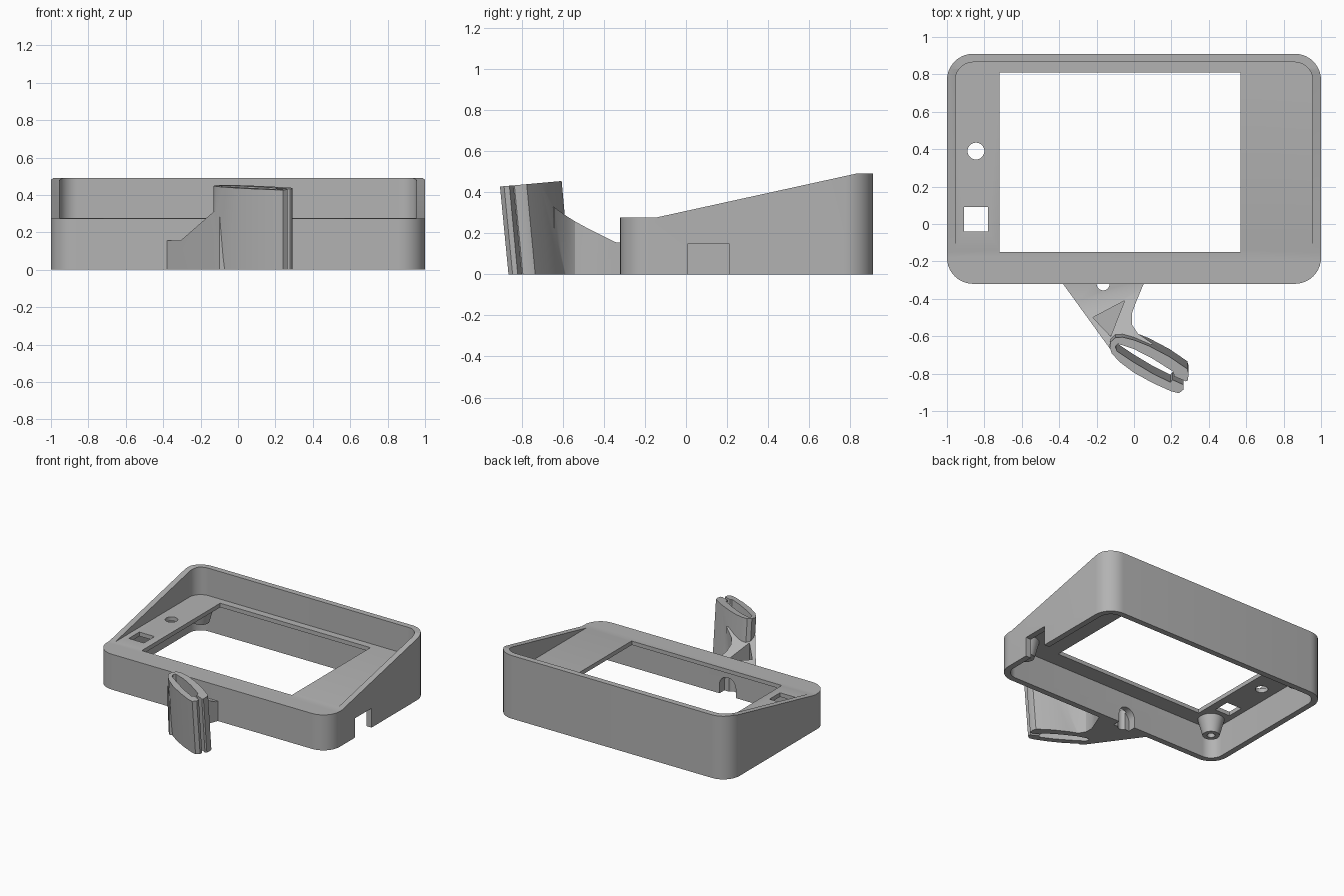
import bpy, bmesh, math
from mathutils import Matrix, Vector

cube = bpy.data.objects.get("Cube")
if cube:
    bpy.data.objects.remove(cube, do_unlink=True)

grey = bpy.data.materials.new("plain_grey")
grey.use_nodes = True
grey.diffuse_color = (0.45, 0.45, 0.45, 1)
grey.node_tree.nodes["Principled BSDF"].inputs["Base Color"].default_value = grey.diffuse_color


def finish(name, bm):
    bmesh.ops.recalc_face_normals(bm, faces=bm.faces)
    mesh = bpy.data.meshes.new(name)
    bm.to_mesh(mesh)
    bm.free()
    mesh.materials.append(grey)
    obj = bpy.data.objects.new(name, mesh)
    bpy.context.collection.objects.link(obj)
    return obj


def loft(name, low, high):
    """Closed solid between two matching rings."""
    bm = bmesh.new()
    a = [bm.verts.new(p) for p in low]
    b = [bm.verts.new(p) for p in high]
    bm.faces.new(a)
    bm.faces.new(b)
    for i in range(len(a)):
        j = (i + 1) % len(a)
        bm.faces.new((a[i], a[j], b[j], b[i]))
    return finish(name, bm)


def prism(name, pts, z0, z1, frame=Matrix.Identity(3)):
    return loft(name, [frame @ Vector((x, y, z0)) for x, y in pts],
                [frame @ Vector((x, y, z1)) for x, y in pts])


def box(name, x0, x1, y0, y1, z0, z1):
    return prism(name, [(x0, y0), (x1, y0), (x1, y1), (x0, y1)], z0, z1)


def arc(cx, cy, r, start, end, n):
    return [(cx + r * math.cos(math.radians(start + (end - start) * i / n)),
             cy + r * math.sin(math.radians(start + (end - start) * i / n)))
            for i in range(n + 1)]


def rounded_rect(x, y0, y1, r, n=10):
    return (arc(x - r, y1 - r, r, 0, 90, n) + arc(r - x, y1 - r, r, 90, 180, n)
            + arc(r - x, y0 + r, r, 180, 270, n) + arc(x - r, y0 + r, r, 270, 360, n))


def circle(cx, cy, r, n=32):
    return arc(cx, cy, r, 0, 360, n)[:-1]


def combine(obj, other, op="DIFFERENCE"):
    mod = obj.modifiers.new("join", "BOOLEAN")
    mod.operation, mod.solver, mod.object = op, "EXACT", other
    bpy.context.view_layer.objects.active = obj
    bpy.ops.object.modifier_apply(modifier=mod.name)
    bpy.data.objects.remove(other, do_unlink=True)


def cable_arch():
    # Round-topped opening, extruded along y
    frame = Matrix(((1, 0, 0), (0, 0, 1), (0, 1, 0)))
    pts = [(-0.235, -0.1), (-0.095, -0.1)] + arc(-0.165, 0.07, 0.07, 0, 180, 16)
    return prism("arch_cutter", pts, -0.335, -0.2, frame)


# Housing: rounded block with sloping rim, thin face plate and open underside
housing = prism("housing", rounded_rect(1, -0.32, 0.91, 0.14), 0, 0.49)
side = Matrix(((0, 0, 1), (1, 0, 0), (0, 1, 0)))
above_rim = [(-1, 0.275), (-0.15, 0.275), (0.83, 0.49), (0.83, 1), (-1, 1)]
inner = rounded_rect(0.955, -0.275, 0.865, 0.095)
for cutter in (
    prism("slope_cutter", above_rim, -2, 2, side),
    prism("tray_cutter", inner, 0.277, 1),
    prism("underside_cutter", inner, -1, 0.245),
    box("window_cutter", -0.72, 0.57, -0.15, 0.81, 0.1, 0.4),
    box("button_cutter", -0.91, -0.78, -0.04, 0.09, 0.1, 0.4),
    prism("sensor_cutter", circle(-0.845, 0.39, 0.045), 0.1, 0.4),
    box("port_cutter", 0.9, 1.1, 0.01, 0.21, -0.1, 0.15),
    cable_arch(),
):
    combine(housing, cutter)

# Screw posts under the face plate
posts = []
for x in (-0.85, 0.85):
    for y in (-0.17, 0.76):
        post = loft("screw_post", [(a, b, 0.12) for a, b in circle(x, y, 0.06)],
                    [(a, b, 0.25) for a, b in circle(x, y, 0.095)])
        combine(post, prism("bore_cutter", circle(x, y, 0.028), 0, 0.22))
        posts.append(post)

# Bracket arm: tapered wedge rising toward the holder
arm_pts = [(-0.394, -0.3), (0.06, -0.3), (0.01, -0.42), (-0.012, -0.48), (-0.01, -0.54),
           (0.02, -0.585), (0.1, -0.64), (0.0, -0.7), (-0.1, -0.7), (-0.13, -0.665)]
holder = prism("bracket_and_holder", arm_pts, 0, 0.6)
u = Vector((0.22, -0.975, 0)).normalized()
w = Vector((-u.y, u.x, 0))
ramp = Matrix((u, (0, 0, 1), w)).transposed()
start = u.dot(Vector((-0.31, -0.42, 0)))
combine(holder, prism("ramp_cutter", [(-1, 0.155), (start, 0.155), (start + 0.6, 0.49),
                                      (start + 0.6, 1), (-1, 1)], -2, 2, ramp))
combine(holder, prism("pocket_cutter", [(-0.05, -0.41), (-0.22, -0.5), (-0.125, -0.6)], 0.1, 1))


# Leaning clip holder
def lean(x, y, z):
    return (x, y + 0.094 * (0.44 - z), z)


outline = [(-0.13, -0.66), (-0.125, -0.63), (-0.1, -0.608), (-0.06, -0.605), (0.0, -0.62),
           (0.08, -0.652), (0.19, -0.71), (0.285, -0.775), (0.292, -0.8), (0.288, -0.835),
           (0.265, -0.85), (0.265, -0.885), (0.24, -0.905), (0.2, -0.895), (0.1, -0.85),
           (0.0, -0.795), (-0.08, -0.735), (-0.12, -0.69)]
slot = [(-0.1, -0.655), (-0.085, -0.64), (0.0, -0.668), (0.1, -0.72), (0.21, -0.79),
        (0.215, -0.815), (0.33, -0.865), (0.32, -0.885), (0.205, -0.833), (0.195, -0.847),
        (0.1, -0.8), (0.0, -0.74), (-0.09, -0.68)]
clip = loft("clip", [lean(x, y, 0) for x, y in outline],
            [(x, y, 0.508 + 0.09 * y) for x, y in outline])
combine(holder, clip, "UNION")
combine(holder, loft("slot_cutter", [lean(x, y, -0.2) for x, y in slot],
                     [lean(x, y, 0.7) for x, y in slot]))
combine(holder, prism("pin_cutter", circle(-0.165, -0.32, 0.035), -0.1, 0.3))
combine(holder, cable_arch())

# Smooth the rounded parts while keeping edges sharp
bpy.ops.object.select_all(action="DESELECT")
for obj in [housing, holder] + posts:
    obj.select_set(True)
bpy.context.view_layer.objects.active = housing
bpy.ops.object.shade_smooth_by_angle(angle=math.radians(30))
